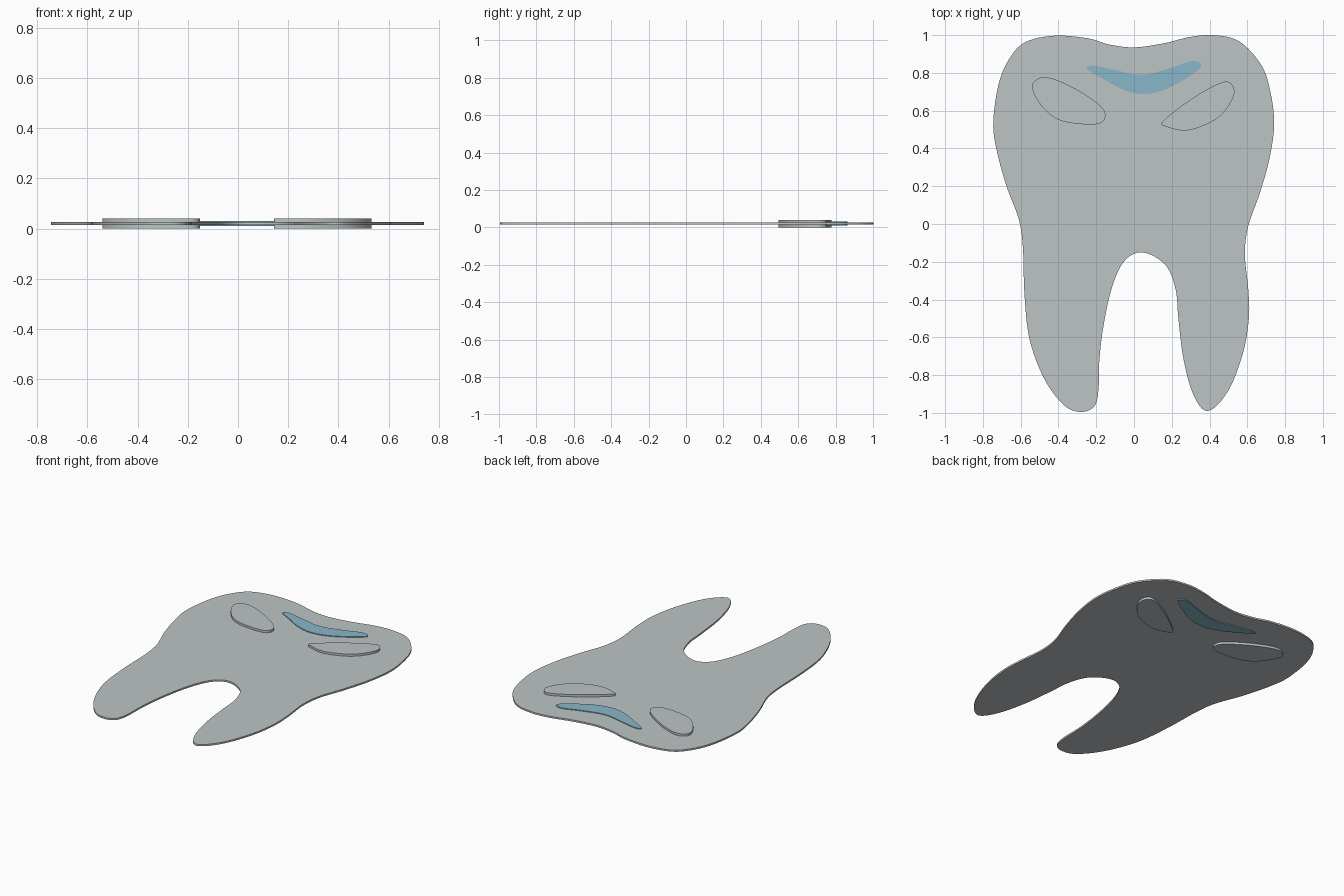
import bpy
import bmesh
from mathutils import Vector

default_cube = bpy.data.objects.get("Cube")
if default_cube:
    bpy.data.objects.remove(default_cube, do_unlink=True)

MID_HEIGHT = 0.02  # every plate is centred on this height


def make_material(name, colour):
    material = bpy.data.materials.new(name)
    material.use_nodes = True
    material.diffuse_color = (*colour, 1)
    shader = next(n for n in material.node_tree.nodes if n.type == 'BSDF_PRINCIPLED')
    shader.inputs["Base Color"].default_value = (*colour, 1)
    return material


def smooth_loop(points, steps):
    """Closed smooth curve running through all the given points."""
    points = [Vector(p) for p in points]
    count = len(points)
    loop = []
    for i in range(count):
        before, start, end, after = (points[(i + k) % count] for k in (-1, 0, 1, 2))
        for s in range(steps):
            t = s / steps
            loop.append(0.5 * (2 * start + (end - before) * t
                               + (2 * before - 5 * start + 4 * end - after) * t ** 2
                               + (3 * start - before - 3 * end + after) * t ** 3))
    return loop


def make_plate(name, outline, thickness, material, steps=6):
    """Flat plate with a curved outline, extruded upward."""
    mesh = bpy.data.meshes.new(name)
    bm = bmesh.new()
    bottom = MID_HEIGHT - thickness / 2
    face = bm.faces.new([bm.verts.new((p.x, p.y, bottom))
                         for p in smooth_loop(outline, steps)])
    extruded = bmesh.ops.extrude_face_region(bm, geom=[face], use_keep_orig=True)
    top_verts = [g for g in extruded["geom"] if isinstance(g, bmesh.types.BMVert)]
    bmesh.ops.translate(bm, verts=top_verts, vec=(0, 0, thickness))
    bmesh.ops.recalc_face_normals(bm, faces=bm.faces)
    bm.to_mesh(mesh)
    bm.free()
    mesh.materials.append(material)
    plate = bpy.data.objects.new(name, mesh)
    bpy.context.collection.objects.link(plate)
    bpy.ops.object.select_all(action='DESELECT')
    plate.select_set(True)
    bpy.context.view_layer.objects.active = plate
    bpy.ops.object.shade_smooth_by_angle()
    return plate


grey = make_material("pale grey", (0.51, 0.55, 0.56))
blue = make_material("soft blue", (0.25, 0.47, 0.58))

# Body outline, clockwise from the dip in the crown, in sections
crown_left = [(0, .935), (.16, .957), (.295, .99), (.425, 1), (.56, .965), (.675, .84)]
side_left = [(.722, .7), (.742, .53), (.717, .345), (.665, .16), (.605, -.01),
             (.587, -.16), (.605, -.345)]
root_left = [(.608, -.5), (.575, -.69), (.495, -.89), (.39, -.99), (.315, -.905),
             (.262, -.715), (.235, -.5)]
arch = [(.22, -.345), (.165, -.215), (.045, -.15), (-.05, -.195), (-.115, -.33),
        (-.16, -.53)]
root_right = [(-.183, -.715), (-.188, -.875), (-.21, -.965), (-.28, -.995),
              (-.37, -.96), (-.475, -.82), (-.553, -.61)]
side_right = [(-.58, -.37), (-.588, -.13), (-.61, .025), (-.675, .2), (-.728, .395),
              (-.745, .54)]
crown_right = [(-.717, .74), (-.66, .875), (-.575, .963), (-.42, .997),
               (-.245, .983), (-.13, .95)]
make_plate("body", crown_left + side_left + root_left + arch + root_right
           + side_right + crown_right, 0.011, grey)

# Raised ovals that pass through the body
make_plate("left_oval", [(.15, .54), (.265, .635), (.4, .72), (.495, .754), (.532, .7),
                         (.49, .61), (.41, .54), (.278, .495), (.172, .515)], 0.04, grey)
make_plate("right_oval", [(-.54, .73), (-.48, .777), (-.37, .746), (-.235, .67),
                          (-.157, .6), (-.167, .54), (-.25, .527), (-.395, .55),
                          (-.49, .625)], 0.04, grey)

# Blue bent band that passes through the body
make_plate("crown_band", [(-.25, .82), (-.215, .838), (-.1, .815), (.04, .79),
                          (.19, .825), (.305, .862), (.357, .84), (.295, .783),
                          (.16, .71), (.04, .688), (-.065, .715), (-.16, .767)],
           0.021, blue)
